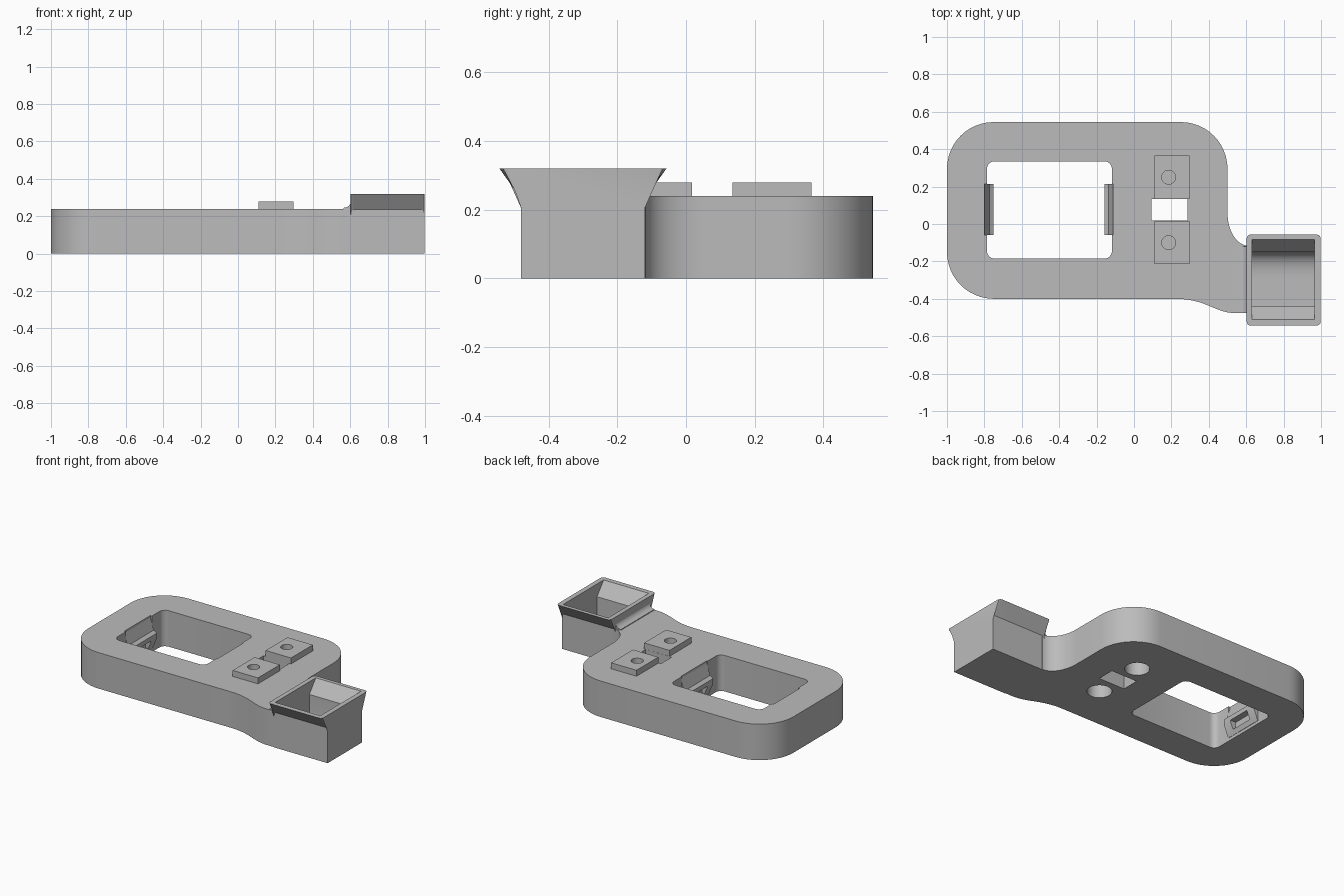
import bpy, bmesh, math
from mathutils import Vector
from mathutils.geometry import interpolate_bezier

cube = bpy.data.objects.get("Cube")
if cube:
    bpy.data.objects.remove(cube, do_unlink=True)

grey = bpy.data.materials.new("plain grey")
grey.use_nodes = True
colour = (0.5, 0.5, 0.5, 1)
grey.diffuse_color = colour
grey.node_tree.nodes["Principled BSDF"].inputs["Base Color"].default_value = colour


def prism(name, points, axis, low, high, bevel=0):
    """Extrude a flat profile along x, y or z; optionally round slanted edges."""
    place = {"x": lambda p, d: (d, p[0], p[1]),
             "y": lambda p, d: (p[0], d, p[1]),
             "z": lambda p, d: (p[0], p[1], d)}[axis]
    bm = bmesh.new()
    rings = [[bm.verts.new(place(p, d)) for p in points] for d in (low, high)]
    bm.faces.new(rings[0])
    bm.faces.new(rings[1])
    n = len(points)
    for i in range(n):
        j = (i + 1) % n
        bm.faces.new((rings[0][i], rings[0][j], rings[1][j], rings[1][i]))
    if bevel:
        slanted = [e for e in bm.edges
                   if min(abs(e.verts[0].co.y - e.verts[1].co.y),
                          abs(e.verts[0].co.z - e.verts[1].co.z)) > 0.01]
        bmesh.ops.bevel(bm, geom=slanted, offset=bevel, segments=3,
                        profile=0.5, affect="EDGES")
    bmesh.ops.recalc_face_normals(bm, faces=bm.faces)
    mesh = bpy.data.meshes.new(name)
    bm.to_mesh(mesh)
    bm.free()
    mesh.materials.append(grey)
    obj = bpy.data.objects.new(name, mesh)
    bpy.context.collection.objects.link(obj)
    return obj


def box(name, x, y, z):
    return prism(name, [(x[0], y[0]), (x[1], y[0]), (x[1], y[1]), (x[0], y[1])], "z", *z)


def arc(cx, cy, r, start, end, steps=12):
    return [(cx + r * math.cos(math.radians(start + (end - start) * i / steps)),
             cy + r * math.sin(math.radians(start + (end - start) * i / steps)))
            for i in range(steps + 1)]


def bezier(a, b, c, d):
    return [tuple(p) for p in interpolate_bezier(*map(Vector, (a, b, c, d)), 14)]


def rounded(x, y, r):
    return (arc(x[1] - r, y[1] - r, r, 0, 90, 6) + arc(x[0] + r, y[1] - r, r, 90, 180, 6)
            + arc(x[0] + r, y[0] + r, r, 180, 270, 6) + arc(x[1] - r, y[0] + r, r, 270, 360, 6))


def cylinder(name, x, y, r, low, high):
    return prism(name, arc(x, y, r, 0, 360, 32)[:-1], "z", low, high)


def cut(obj, cutters):
    """Subtract each cutter, bake the result and drop the cutters."""
    for c in cutters:
        mod = obj.modifiers.new("cut", "BOOLEAN")
        mod.operation, mod.solver, mod.object = "DIFFERENCE", "EXACT", c
    graph = bpy.context.evaluated_depsgraph_get()
    graph.update()
    baked = bpy.data.meshes.new_from_object(obj.evaluated_get(graph))
    obj.modifiers.clear()
    obj.data = baked
    for c in cutters:
        bpy.data.objects.remove(c, do_unlink=True)


TOP = 0.24
LUG_X = 0.185
LUG_Y = (0.25, -0.1)

# Plate with rounded corners and a curved neck
outline = (arc(0.25, 0.295, 0.25, 90, 0) +
           bezier((0.5, 0.06), (0.5, -0.04), (0.55, -0.115), (0.615, -0.118)) +
           [(0.615, -0.477)] +
           bezier((0.55, -0.477), (0.43, -0.477), (0.39, -0.4), (0.22, -0.4)) +
           arc(-0.75, -0.15, 0.25, 270, 180) + arc(-0.75, 0.295, 0.25, 180, 90))
plate = prism("plate", outline, "z", 0, TOP)

# Window, slot, side notches and bores in the plate
cutters = [prism("window_cutter", rounded((-0.786, -0.118), (-0.185, 0.335), 0.04), "z", -0.1, 0.4),
           box("slot_cutter", (0.093, 0.285), (0.018, 0.135), (-0.1, 0.4))]
for x in ((-0.798, -0.7), (-0.2, -0.111)):
    cutters.append(box("notch_cutter", x, (-0.06, 0.215), (0.02, 0.4)))
for y in LUG_Y:
    cutters.append(cylinder("bore_cutter", LUG_X, y, 0.075, -0.1, 0.15))
    cutters.append(cylinder("lug_hole_cutter", LUG_X, y, 0.037, 0.19, 0.4))
cut(plate, cutters)

# Raised lugs with blind holes
for name, y, span in (("back_lug", LUG_Y[0], (0.135, 0.365)),
                      ("front_lug", LUG_Y[1], (-0.213, 0.017))):
    lug = box(name, (0.11, 0.297), span, (TOP - 0.005, 0.28))
    cut(lug, [cylinder("lug_hole_cutter", LUG_X, y, 0.037, 0.1, 0.4)])

# Wedge clips on the two short window walls, each with a slot
for name, wall, s in (("right_clip", -0.802, 1), ("left_clip", -0.107, -1)):
    profile = [(wall, 0.02), (wall, TOP - 0.002), (wall + 0.03 * s, 0.15),
               (wall + 0.052 * s, 0.135), (wall + 0.052 * s, 0.1), (wall + 0.018 * s, 0.02)]
    clip = prism(name, profile, "y", -0.06, 0.215)
    cut(clip, [box("clip_slot_cutter", sorted((wall + 0.01 * s, wall + 0.1 * s)),
                   (0.0, 0.155), (0.05, 0.105))])

# Flared hopper with a curved floor
hopper = prism("hopper", [(-0.48, 0), (-0.12, 0), (-0.12, 0.235), (-0.057, 0.32),
                          (-0.543, 0.32), (-0.48, 0.235)], "x", 0.602, 0.998, 0.018)
cavity = ([(-0.514, 0.325), (-0.44, 0.235), (-0.44, 0.04)] +
          bezier((-0.29, 0.04), (-0.22, 0.04), (-0.15, 0.06), (-0.15, 0.13)) +
          [(-0.15, 0.235), (-0.078, 0.325)])
cut(hopper, [prism("cavity_cutter", cavity, "x", 0.632, 0.965)])

# Small blend from the neck up to the hopper
prism("hopper_blend", [(0.61, TOP - 0.01), (0.565, TOP - 0.01)] +
      arc(0.565, 0.285, 0.04, 270, 360, 6) + [(0.61, 0.285)], "y", -0.475, -0.12)

# Smooth shading on the curves, crisp edges elsewhere
bpy.ops.object.select_all(action="DESELECT")
for obj in bpy.context.collection.objects:
    if obj.type == "MESH" and obj.data.materials and obj.data.materials[0] == grey:
        obj.select_set(True)
        bpy.context.view_layer.objects.active = obj
bpy.ops.object.shade_smooth_by_angle(angle=math.radians(30))
